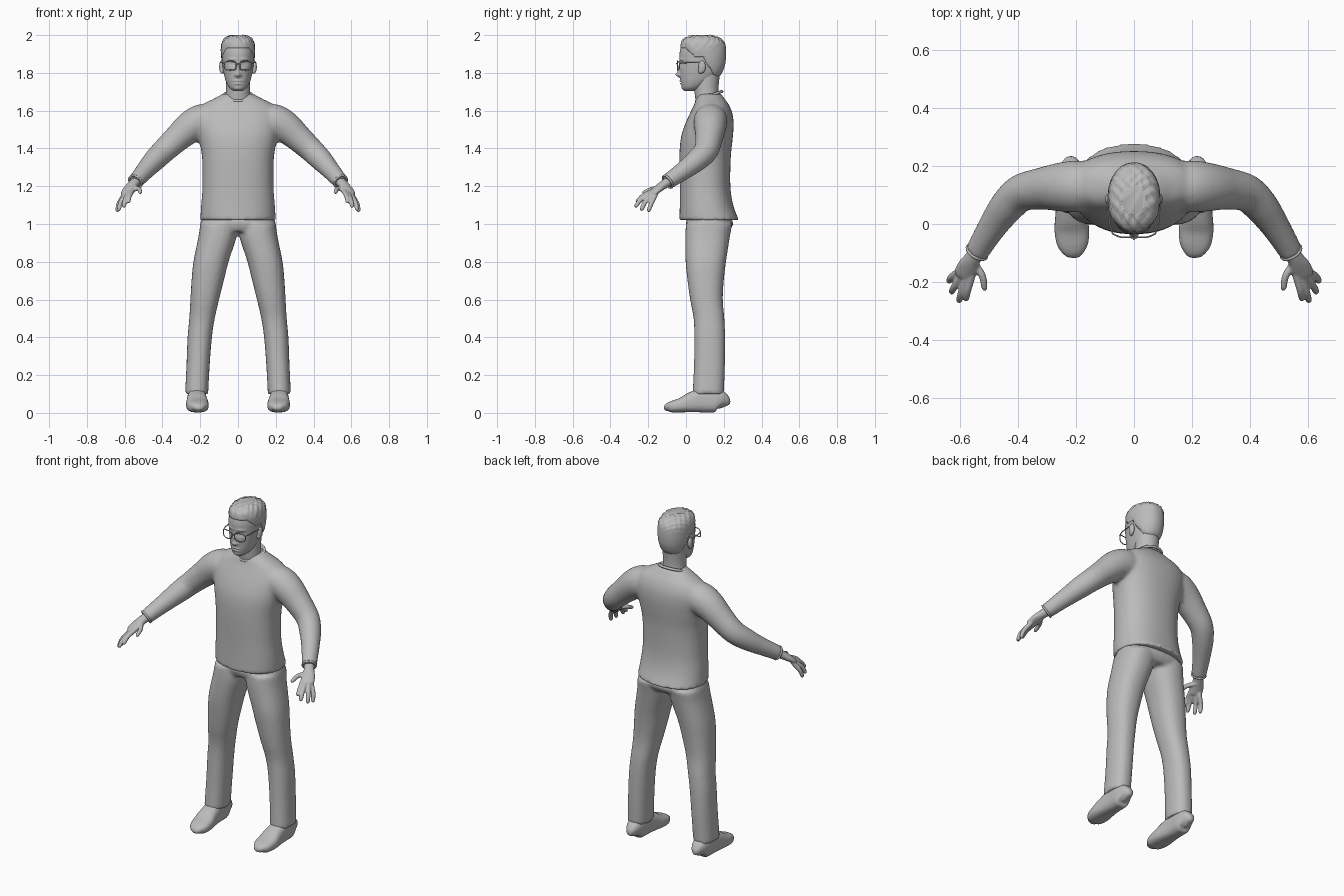
import bpy, bmesh, math
from mathutils import Vector

cube = bpy.data.objects.get("Cube")
if cube:
    bpy.data.objects.remove(cube)

GREY = (0.5, 0.5, 0.5, 1)
grey = bpy.data.materials.new("plain grey")
grey.use_nodes = True
grey.diffuse_color = GREY
grey.node_tree.nodes["Principled BSDF"].inputs["Base Color"].default_value = GREY


def resample(rows, steps):
    """Smooth curve through rows of equal length."""
    rows = [Vector(r) for r in rows]
    out = []
    for i in range(len(rows) - 1):
        a, b = rows[max(i - 1, 0)], rows[i]
        c, d = rows[i + 1], rows[min(i + 2, len(rows) - 1)]
        for k in range(steps):
            t = k / steps
            out.append(0.5 * (2 * b + (c - a) * t + (2 * a - 5 * b + 4 * c - d) * t * t
                              + (3 * b - a - 3 * c + d) * t ** 3))
    return out + [rows[-1]]


def tube(bm, rows, upright=False, power=2.0, sides=32, steps=5):
    """Loft rings (x, y, z, half width, half depth) along a path."""
    rows = resample(rows, steps)
    rings = []
    for i, r in enumerate(rows):
        c = Vector(r[:3])
        u, v = Vector((1, 0, 0)), Vector((0, 1, 0))
        if not upright:
            t = Vector(rows[min(i + 1, len(rows) - 1)][:3]) - Vector(rows[max(i - 1, 0)][:3])
            t.normalize()
            u = t.cross(Vector((0, 0, 1))).normalized()
            v = u.cross(t)
        ring = []
        for k in range(sides):
            a = math.tau * k / sides
            ca, sa = math.cos(a), math.sin(a)
            p = c + u * math.copysign(abs(ca) ** (2 / power), ca) * r[3] \
                + v * math.copysign(abs(sa) ** (2 / power), sa) * r[4]
            ring.append(bm.verts.new(p))
        rings.append(ring)
    for lo, hi in zip(rings, rings[1:]):
        for k in range(sides):
            j = (k + 1) % sides
            bm.faces.new((lo[k], lo[j], hi[j], hi[k]))
    bm.faces.new(rings[0][::-1])
    bm.faces.new(rings[-1])


def column(bm, rows, **kw):
    """Upright loft from rows (z, x min, x max, front, back)."""
    tube(bm, [((a + b) / 2, (f + k) / 2, z, abs(b - a) / 2, (k - f) / 2)
              for z, a, b, f, k in rows], upright=True, **kw)


def ellipsoid(bm, centre, size):
    vs = bmesh.ops.create_uvsphere(bm, u_segments=24, v_segments=14, radius=1)["verts"]
    bmesh.ops.scale(bm, vec=size, verts=vs)
    bmesh.ops.translate(bm, vec=centre, verts=vs)


def finish(name, bm, voxel=0, smooth=4):
    bmesh.ops.recalc_face_normals(bm, faces=bm.faces)
    for f in bm.faces:
        f.smooth = True
    me = bpy.data.meshes.new(name)
    bm.to_mesh(me)
    bm.free()
    me.materials.append(grey)
    ob = bpy.data.objects.new(name, me)
    bpy.context.collection.objects.link(ob)
    if voxel:
        rm = ob.modifiers.new("blend", "REMESH")
        rm.mode, rm.voxel_size, rm.use_smooth_shade = "VOXEL", voxel, True
        sm = ob.modifiers.new("soften", "SMOOTH")
        sm.factor, sm.iterations = 0.5, smooth
    return ob


def wire(name, points, radius, closed=False):
    cu = bpy.data.curves.new(name, "CURVE")
    cu.dimensions, cu.bevel_depth, cu.bevel_resolution = "3D", radius, 2
    sp = cu.splines.new("POLY")
    sp.points.add(len(points) - 1)
    for p, q in zip(sp.points, points):
        p.co = (*q, 1)
    sp.use_cyclic_u = closed
    sp.use_smooth = True
    cu.materials.append(grey)
    bpy.context.collection.objects.link(bpy.data.objects.new(name, cu))


# Pullover: body and sleeves blended together
bm = bmesh.new()
column(bm, [(z, -w, w, f, b) for z, w, f, b in (
    (1.02, .2, -.035, .28), (1.1, .195, -.033, .25), (1.2, .188, -.033, .235),
    (1.35, .19, -.035, .237), (1.45, .207, -.028, .247), (1.52, .22, -.008, .252),
    (1.58, .22, .018, .247), (1.63, .19, .042, .228), (1.665, .125, .055, .203),
    (1.69, .08, .07, .185))], power=2.3, sides=48)
for s in (1, -1):
    tube(bm, [(s * x, y, z, r, r) for x, y, z, r in (
        (.13, .13, 1.55, .08), (.19, .13, 1.545, .09), (.25, .128, 1.515, .085),
        (.32, .122, 1.455, .073), (.39, .107, 1.39, .065), (.44, .06, 1.34, .06),
        (.49, -.01, 1.285, .05), (.545, -.1, 1.222, .041))])
finish("pullover", bm, .011, 5)

# Neckband
wire("neckband", [(.077 * math.cos(a), .122 + .068 * math.sin(a), 1.677 + .025 * math.sin(a))
                  for a in (math.tau * k / 40 for k in range(40))], .008, True)

# Trousers: hips and legs blended together
bm = bmesh.new()
column(bm, [(1.05, -.185, .185, .01, .23), (1.0, -.198, .198, 0, .25),
            (.96, -.18, .18, .015, .225)], power=2.4)
for s in (1, -1):
    column(bm, [(z, s * a, s * b, f, k) for z, a, b, f, k in (
        (1.0, .0, .2, 0, .245), (.93, .008, .21, -.004, .232), (.8, .05, .236, -.002, .212),
        (.7, .075, .246, .008, .2), (.6, .1, .252, .022, .195), (.5, .123, .258, .04, .203),
        (.4, .138, .267, .044, .207), (.25, .15, .273, .042, .206),
        (.1, .158, .28, .035, .2))], power=2.3)
finish("trousers", bm, .01, 4)

for s, side in ((1, "left"), (-1, "right")):
    # Shoe with flattened sole
    bm = bmesh.new()
    tube(bm, [(s * x, y, .002 + h / 2, w, h / 2) for x, y, w, h in (
        (.21, -.106, .015, .02), (.21, -.098, .036, .046), (.212, -.07, .054, .062),
        (.215, -.02, .06, .08), (.217, .03, .055, .108), (.218, .09, .05, .13),
        (.218, .16, .048, .125), (.218, .192, .036, .1), (.218, .203, .012, .06))], power=2.7)
    finish(side + "_shoe", bm, .007, 3)

    # Hand: palm, four fingers and thumb
    bm = bmesh.new()
    tube(bm, [(s * x, y, z, w, h) for x, y, z, w, h in (
        (.535, -.085, 1.23, .028, .026), (.558, -.12, 1.207, .029, .023),
        (.573, -.148, 1.186, .037, .02), (.588, -.178, 1.162, .036, .016),
        (.592, -.186, 1.155, .024, .01))])
    fingers = (((.562, -.182, 1.172), (.575, -.23, 1.147), (.581, -.264, 1.112)),
               ((.58, -.186, 1.163), (.597, -.238, 1.13), (.606, -.27, 1.088)),
               ((.597, -.18, 1.154), (.621, -.217, 1.115), (.632, -.238, 1.07)),
               ((.606, -.165, 1.148), (.631, -.184, 1.108), (.64, -.2, 1.064)),
               ((.553, -.135, 1.19), (.525, -.178, 1.185), (.515, -.23, 1.165)))
    for root, mid, tip in fingers:
        a, b, c = (Vector((s * p[0], p[1], p[2])) for p in (root, mid, tip))
        tube(bm, [(*p, r, r) for p, r in ((a.lerp(b, -.3), .012), (a, .0135), (b, .0125),
                                          (b.lerp(c, .8), .0105), (c, .004))], sides=16)
    finish(side + "_hand", bm, .0045, 3)

    # Cuff band around the wrist
    axis = Vector((s * .055, -.09, -.063)).normalized()
    u = axis.orthogonal().normalized()
    v = axis.cross(u)
    wrist = Vector((s * .543, -.097, 1.224))
    wire(side + "_cuff", [wrist + .037 * (u * math.cos(a) + v * math.sin(a))
                          for a in (math.tau * k / 28 for k in range(28))], .006, True)

    # Ear
    bm = bmesh.new()
    ellipsoid(bm, (s * .088, .085, 1.832), (.012, .02, .034))
    ellipsoid(bm, (s * .084, .076, 1.812), (.012, .012, .018))
    finish(side + "_ear", bm, .004, 3)

# Neck
bm = bmesh.new()
column(bm, [(1.63, -.075, .075, .055, .19), (1.7, -.064, .064, .045, .172),
            (1.8, -.066, .066, .04, .18)])
finish("neck", bm)

# Head with sculpted face; bumps are (x, z, width, height, push forward)
HEAD = [(z, -w, w, f, b) for z, w, f, b in (
    (1.703, .022, -.005, .04), (1.72, .045, -.02, .085), (1.75, .062, -.027, .135),
    (1.79, .074, -.031, .178), (1.83, .081, -.033, .198), (1.87, .085, -.034, .206),
    (1.91, .086, -.033, .207), (1.95, .08, -.022, .198), (1.975, .064, .002, .172),
    (1.988, .035, .04, .13))]
BUMPS = [(0, 1.79, .011, .013, .022), (0, 1.82, .008, .022, .012), (0, 1.757, .022, .005, .007),
         (0, 1.743, .018, .005, .006), (0, 1.715, .02, .009, .004), (0, 1.75, .022, .002, -.005)]
for s in (1, -1):
    BUMPS += [(s * .034, 1.847, .017, .012, -.012), (s * .034, 1.845, .011, .006, .006),
              (s * .036, 1.872, .022, .006, .005), (s * .013, 1.788, .007, .006, .008)]


def head_mesh():
    mesh = bmesh.new()
    column(mesh, HEAD, power=2.15, sides=96, steps=8)
    return mesh


bm = head_mesh()
for v in bm.verts:
    if v.co.y < .04:
        x, z = v.co.x, v.co.z
        v.co.y -= sum(d * math.exp(-((x - bx) / w) ** 2 - ((z - bz) / h) ** 2)
                      for bx, bz, w, h, d in BUMPS)
finish("head", bm)


# Hair: upper shell of the head, ruffled outward in short tufts
def hairline(y):
    if y < .05:
        return 1.93 - max(y, 0) * .9
    return 1.885 - min(max(y - .09, 0) * 1.6, .12)


bm = head_mesh()
bmesh.ops.delete(bm, geom=[f for f in bm.faces
                           if f.calc_center_median().z < hairline(f.calc_center_median().y)],
                 context="FACES")
middle = Vector((0, .085, 1.87))
for v in bm.verts:
    x, y, z = v.co
    edge = min(max((z - hairline(y)) / .03, 0), 1)
    crown = min(max((z - 1.9) / .08, 0), 1)
    tuft = .003 * math.sin(190 * x + 90 * z) * math.sin(160 * y - 120 * z) \
        + .002 * math.sin(370 * x - 210 * y) * math.sin(330 * y + 290 * z)
    v.co += (v.co - middle).normalized() * (.001 + edge * (.004 + crown * (.007 + tuft)))
hair = finish("hair", bm)
shell = hair.modifiers.new("thickness", "SOLIDIFY")
shell.thickness, shell.offset = .008, -1

# Glasses: two rims, bridge and side arms
for s, side in ((1, "left"), (-1, "right")):
    rim = []
    for k in range(32):
        ca, sa = math.cos(math.tau * k / 32), math.sin(math.tau * k / 32)
        rim.append((s * (.041 + .032 * math.copysign(abs(ca) ** .7, ca)),
                    -.046 + .012 * max(ca, 0),
                    1.838 + .024 * math.copysign(abs(sa) ** .7, sa)))
    wire(side + "_rim", rim, .0028, True)
    wire(side + "_glasses_arm", [(s * .073, -.035, 1.85), (s * .084, 0, 1.854),
                                 (s * .09, .075, 1.855), (s * .088, .1, 1.835)], .003)
wire("glasses_bridge", [(-.01, -.046, 1.845), (0, -.05, 1.849), (.01, -.046, 1.845)], .003)
